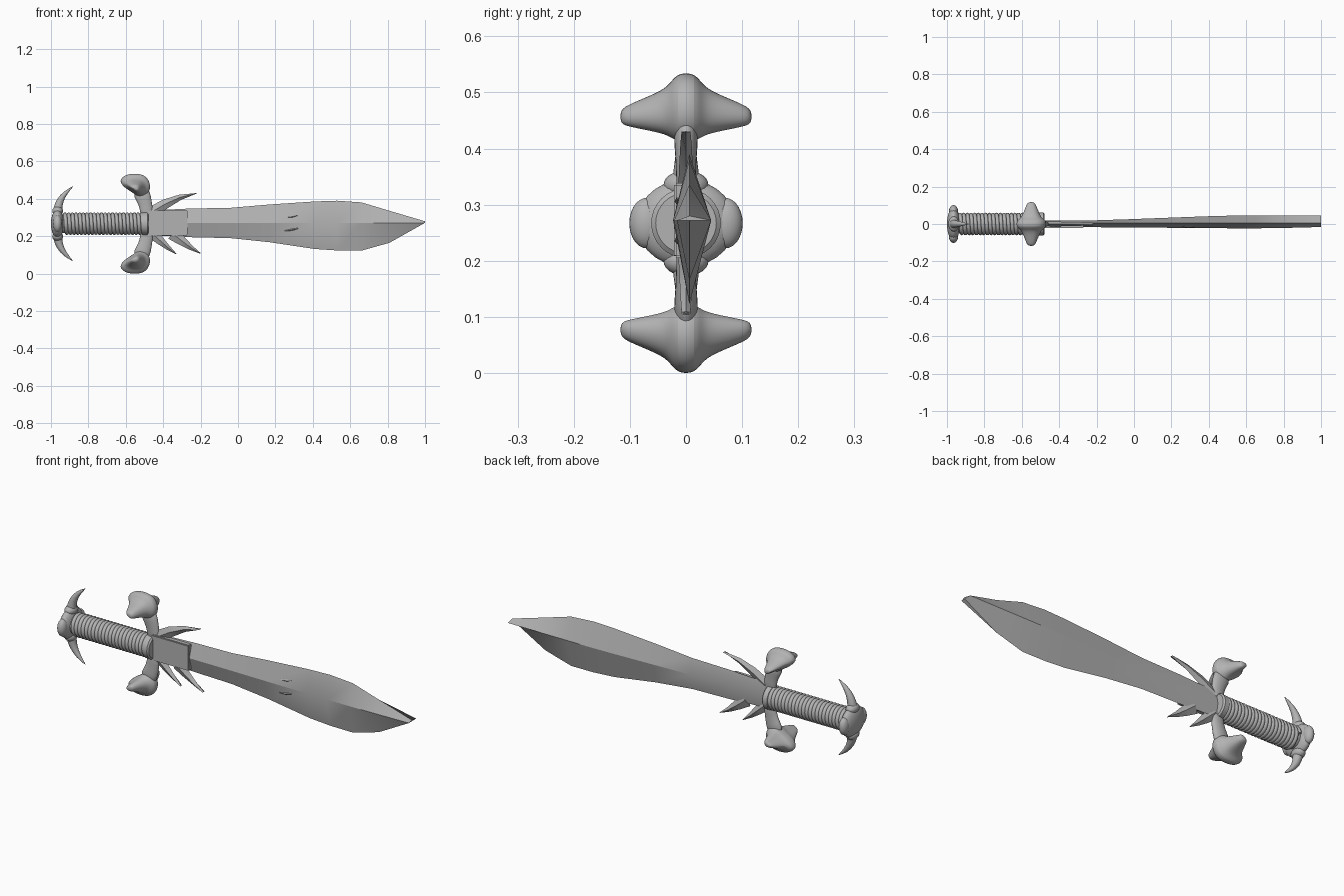
import bpy, bmesh, math
from mathutils import Vector, Matrix

cube = bpy.data.objects.get("Cube")
if cube:
    bpy.data.objects.remove(cube, do_unlink=True)

MID = 0.267  # height of the grip axis

steel = bpy.data.materials.new("grey steel")
steel.use_nodes = True
GREY = (0.45, 0.45, 0.45, 1)
steel.diffuse_color = GREY
steel.node_tree.nodes["Principled BSDF"].inputs["Base Color"].default_value = GREY


def finish(name, bm, subdiv=0, angle=35):
    bmesh.ops.recalc_face_normals(bm, faces=bm.faces)
    mesh = bpy.data.meshes.new(name)
    bm.to_mesh(mesh)
    bm.free()
    obj = bpy.data.objects.new(name, mesh)
    bpy.context.collection.objects.link(obj)
    mesh.materials.append(steel)
    if subdiv:
        mod = obj.modifiers.new("Subdivision", "SUBSURF")
        mod.levels = mod.render_levels = subdiv
    bpy.ops.object.select_all(action="DESELECT")
    obj.select_set(True)
    bpy.context.view_layer.objects.active = obj
    bpy.ops.object.shade_smooth_by_angle(angle=math.radians(angle))
    return obj


def loft(name, rings, **kw):
    """Skin a list of equal-length point rings and cap both ends."""
    bm = bmesh.new()
    vs = [[bm.verts.new(p) for p in ring] for ring in rings]
    n = len(vs[0])
    for a, b in zip(vs, vs[1:]):
        for i in range(n):
            j = (i + 1) % n
            bm.faces.new((a[i], a[j], b[j], b[i]))
    bm.faces.new(vs[0])
    bm.faces.new(vs[-1])
    return finish(name, bm, **kw)


def tube(name, path, radii, ref, sides=8, flat=1.0, **kw):
    """Sweep a circle along a path; flat squashes it along the ref axis."""
    pts = [Vector(p) for p in path]
    ref = Vector(ref)
    rings = []
    for i, (p, r) in enumerate(zip(pts, radii)):
        t = (pts[min(i + 1, len(pts) - 1)] - pts[max(i - 1, 0)]).normalized()
        u = t.cross(ref).normalized()
        v = u.cross(t) * flat
        rings.append([p + r * (u * math.cos(a) + v * math.sin(a))
                      for a in (math.tau * k / sides for k in range(sides))])
    return loft(name, rings, **kw)


def lathe(name, profile, sides=32):
    """Revolve (x, radius) pairs around the grip axis."""
    return loft(name, [[(x, r * math.cos(math.tau * k / sides),
                         MID + r * math.sin(math.tau * k / sides))
                        for k in range(sides)] for x, r in profile])


def ball(name, loc, size):
    bm = bmesh.new()
    m = Matrix.Translation(loc) @ Matrix.Diagonal((*size, 1))
    bmesh.ops.create_uvsphere(bm, u_segments=24, v_segments=14, radius=1, matrix=m)
    return finish(name, bm, angle=60)


# Blade: diamond sections of (x, low edge, high edge, front ridge, back ridge)
sections = [(-0.49, .207, .337, -.017, .018), (-0.26, .195, .348, -.017, .018),
            (-0.04, .190, .352, -.018, .025), (0.17, .168, .37, -.02, .033),
            (0.41, .132, .386, -.022, .042), (0.53, .124, .39, -.023, .045),
            (0.66, .123, .381, -.023, .045), (0.81, .165, .336, -.021, .045),
            (1.0, .272, .28, -.016, .045)]
loft("blade", [[(x, .006, hi), (x, back, .272), (x, .006, lo), (x, front, .272)]
               for x, lo, hi, front, back in sections], angle=25)

# Plate on the front of the blade root
bm = bmesh.new()
bmesh.ops.create_cube(bm, size=1, matrix=Matrix.Translation((-.38, -.008, .272))
                      @ Matrix.Diagonal((.22, .027, .134, 1)))
bmesh.ops.bevel(bm, geom=bm.edges[:], offset=.004, segments=2, affect="EDGES")
finish("root_plate", bm)

# Small raised flakes on the front of the blade
for name, z in (("upper_flake", .305), ("lower_flake", .235)):
    y = -.0155
    tube(name, [(.25, y + .004, z - .006), (.29, y, z), (.32, y, z + .007)],
         [.002, .005, .002], (0, 1, 0), sides=4)

# Flat barbs beside the blade root
barbs = {
    "upper_barb": ([(-.47, .325), (-.39, .372), (-.31, .408), (-.22, .43)],
                   [.03, .026, .015, .001]),
    "lower_rear_barb": ([(-.47, .225), (-.42, .18), (-.375, .14), (-.33, .105)],
                        [.03, .023, .013, .002]),
    "lower_front_barb": ([(-.35, .215), (-.3, .175), (-.25, .138), (-.2, .108)],
                         [.036, .025, .013, .002]),
}
for name, (path, radii) in barbs.items():
    rings = []
    for i, ((x, z), r) in enumerate(zip(path, radii)):
        a, b = path[max(i - 1, 0)], path[min(i + 1, len(path) - 1)]
        d = Vector((b[0] - a[0], 0, b[1] - a[1])).normalized()
        side = Vector((-d.z, 0, d.x)) * r
        c, t = Vector((x, 0, z)), Vector((0, .014 - .002 * i, 0))
        rings.append([c + side, c + t, c - side, c - t])
    loft(name, rings)

# Grip: core, spiral cord and end collar
lathe("grip_core", [(-.96, .05), (-.48, .05)])
TURNS, STEPS = 22, 24
cord = []
for i in range(TURNS * STEPS + 1):
    a = math.tau * i / STEPS
    cord.append((-.93 + .43 * i / (TURNS * STEPS), .05 * math.cos(a), MID + .05 * math.sin(a)))
tube("grip_cord", cord, [.0105] * len(cord), (1, 0, 0), angle=60)
lathe("grip_collar", [(-.515, .052), (-.51, .061), (-.485, .062), (-.478, .054)])

# Pommel with a rounded knob on each side
ball("pommel", (-.965, 0, MID), (.035, .088, .078))
for name, y in (("left_pommel_knob", .07), ("right_pommel_knob", -.07)):
    ball(name, (-.965, y, MID), (.024, .031, .045))

# Guard head outline and how far it shrinks away from the middle plane
outline = [(-.64, .497), (-.605, .53), (-.55, .538), (-.49, .528), (-.462, .47),
           (-.48, .42), (-.53, .405), (-.565, .435), (-.605, .457)]
shrink = [(.018, 1), (.03, .7), (.065, .5), (.1, .33), (.118, .2)]
layers = [(-y, s) for y, s in reversed(shrink)] + shrink

for label, s in (("upper", 1), ("lower", -1)):
    def flip(z):
        return MID + s * (z - MID)

    # Horn with a raised base ring
    horn = [(-.966, .315), (-.963, .35), (-.953, .39), (-.925, .432), (-.88, .468)]
    tube(label + "_horn", [(x, 0, flip(z)) for x, z in horn],
         [.03, .025, .02, .013, .001], (0, 1, 0), sides=10, subdiv=1, angle=60)
    ball(label + "_horn_base", (-.964, 0, flip(.335)), (.029, .04, .026))

    # Guard arm and flared head
    arm = [(-.485, .3), (-.49, .35), (-.502, .4), (-.525, .45)]
    tube(label + "_guard_arm", [(x, 0, flip(z)) for x, z in arm],
         [.04, .034, .042, .05], (0, 1, 0), sides=12, flat=.5, subdiv=1, angle=60)
    loft(label + "_guard_head",
         [[(-.55 + k * (x + .55), y, flip(.452 + k * (z - .452))) for x, z in outline]
          for y, k in layers], subdiv=2, angle=60)
